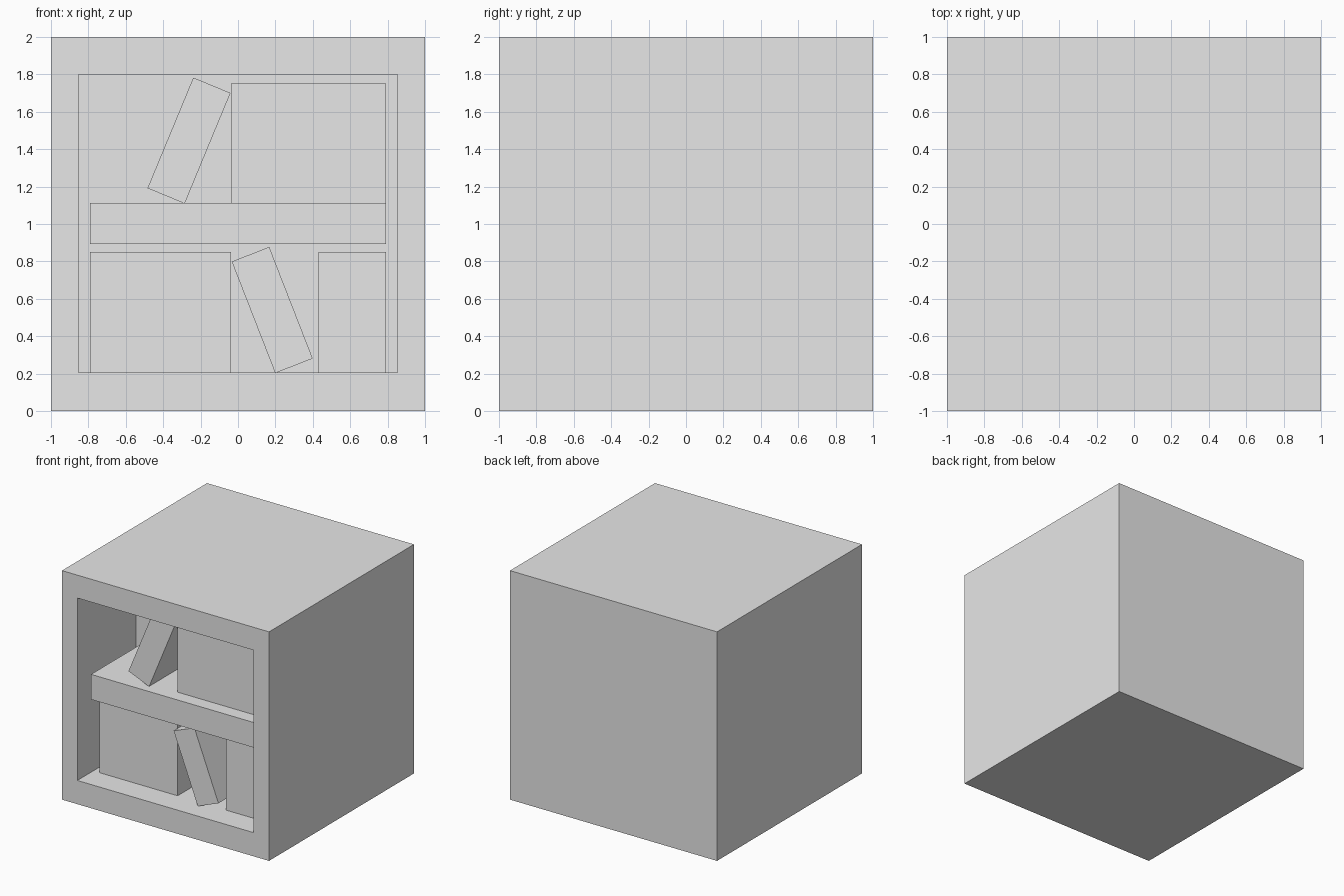
import bpy, bmesh
from math import radians

cube = bpy.data.objects.get("Cube")
if cube:
    bpy.data.objects.remove(cube, do_unlink=True)

GREY = (0.8, 0.8, 0.8, 1)
grey = bpy.data.materials.new("plain_grey")
grey.use_nodes = True
grey.diffuse_color = GREY
grey.node_tree.nodes["Principled BSDF"].inputs["Base Color"].default_value = GREY

SIDE, FLOOR, CEILING = 0.79, 0.207, 1.80   # limits of the opening
SHELF_LOW, SHELF_TOP = 0.893, 1.112
BACK = -0.19                               # inner back wall


def add_object(name, bm):
    mesh = bpy.data.meshes.new(name)
    bm.to_mesh(mesh)
    bm.free()
    mesh.materials.append(grey)
    obj = bpy.data.objects.new(name, mesh)
    bpy.context.collection.objects.link(obj)
    return obj


def add_box(name, centre, size, lean=0):
    bm = bmesh.new()
    bmesh.ops.create_cube(bm, size=1)
    bmesh.ops.scale(bm, vec=size, verts=bm.verts)
    obj = add_object(name, bm)
    obj.location = centre
    obj.rotation_euler.y = radians(lean)
    return obj


def add_block(name, x0, x1, front, z0, z1):
    """Box reaching from its front plane to the inner back wall."""
    return add_box(name, ((x0 + x1) / 2, (front + BACK) / 2, (z0 + z1) / 2),
                   (x1 - x0, BACK - front, z1 - z0))


# Case: a cube with its front face inset and pushed in
bm = bmesh.new()
bmesh.ops.create_cube(bm, size=2)
bmesh.ops.translate(bm, vec=(0, 0, 1), verts=bm.verts)
front = min(bm.faces, key=lambda f: f.calc_center_median().y)
bmesh.ops.inset_individual(bm, faces=[front], thickness=1 - SIDE)
for v in front.verts:
    v.co.z = CEILING if v.co.z > 1 else FLOOR
pushed = bmesh.ops.extrude_discrete_faces(bm, faces=[front])["faces"][0]
for v in pushed.verts:
    v.co.y = BACK
add_object("bookcase", bm)

# Shelf
add_block("shelf", -SIDE, SIDE, -0.9, SHELF_LOW, SHELF_TOP)

# Upright rows of books
add_block("upper_book_row", -0.037, SIDE, -0.78, SHELF_TOP, 1.75)
add_block("lower_left_book_row", -SIDE, -0.037, -0.78, FLOOR, 0.85)
add_block("lower_right_book_row", 0.43, SIDE, -0.78, FLOOR, 0.85)

# Leaning books
for name, x, z, y_front, lean in (("upper_leaning_book", -0.262, 1.446, -0.82, 22.5),
                                  ("lower_leaning_book", 0.183, 0.54, -0.84, -21.3)):
    add_box(name, (x, (y_front + BACK) / 2, z), (0.215, BACK - y_front, 0.64), lean)
